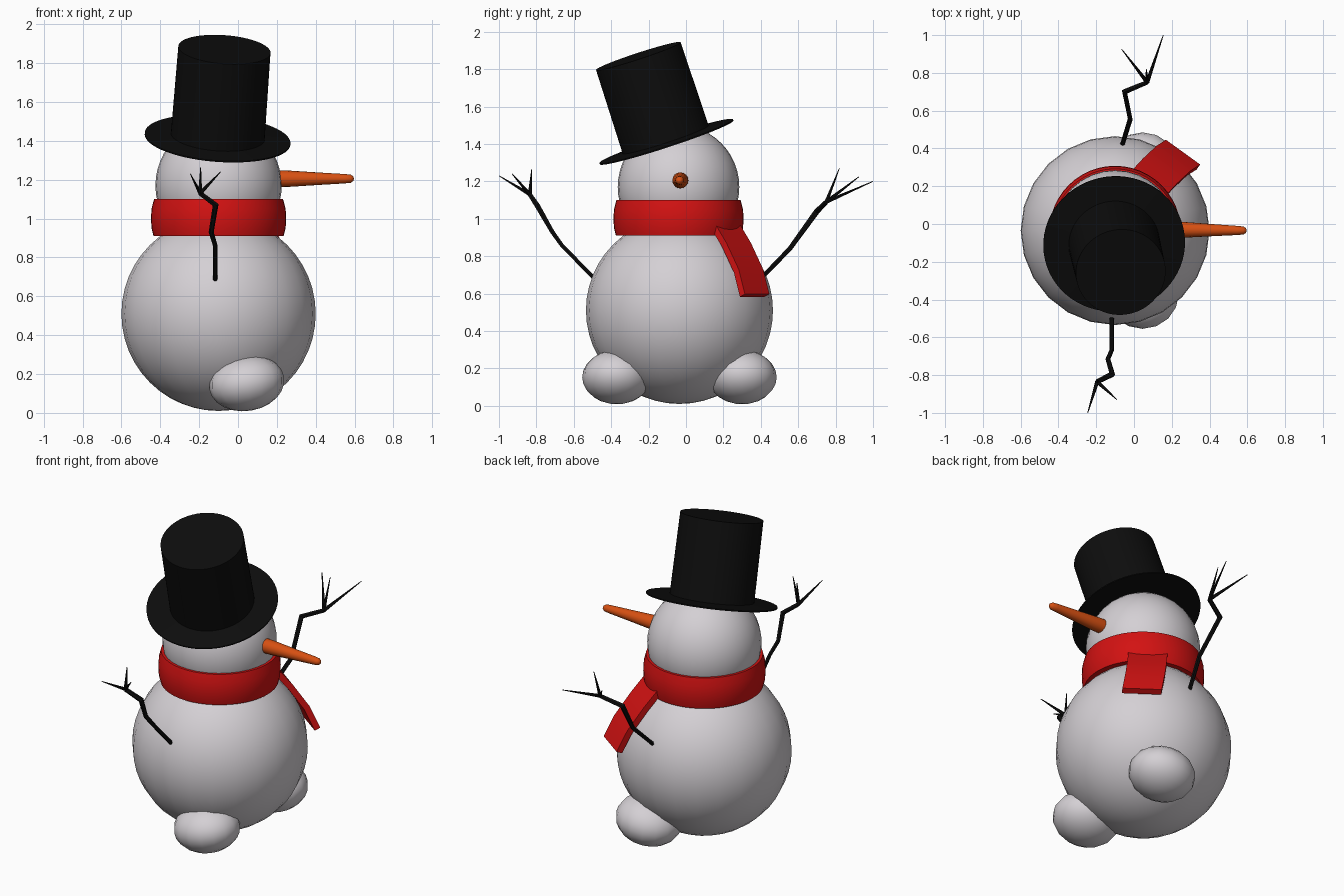
import bpy, bmesh, math
from mathutils import Vector

cube = bpy.data.objects.get("Cube")
if cube:
    bpy.data.objects.remove(cube, do_unlink=True)


def material(name, rgb):
    mat = bpy.data.materials.new(name)
    mat.use_nodes = True
    mat.diffuse_color = (*rgb, 1)
    mat.node_tree.nodes["Principled BSDF"].inputs["Base Color"].default_value = (*rgb, 1)
    return mat


snow = material("snow white", (0.66, 0.63, 0.66))
red = material("scarf red", (0.65, 0.006, 0.006))
orange = material("carrot orange", (0.68, 0.08, 0.006))
black = material("hat black", (0.004, 0.004, 0.004))


def finish(obj, name, mat, angle=40):
    obj.name = name
    obj.data.materials.append(mat)
    bpy.ops.object.select_all(action="DESELECT")
    obj.select_set(True)
    bpy.context.view_layer.objects.active = obj
    bpy.ops.object.shade_smooth_by_angle(angle=math.radians(angle))
    return obj


def from_bmesh(bm, name, mat, angle=40):
    bmesh.ops.recalc_face_normals(bm, faces=bm.faces)
    mesh = bpy.data.meshes.new(name)
    bm.to_mesh(mesh)
    bm.free()
    obj = bpy.data.objects.new(name, mesh)
    bpy.context.collection.objects.link(obj)
    return finish(obj, name, mat, angle)


def ball(name, loc, radii, segments, rings, tilt=0, angle=40):
    bpy.ops.mesh.primitive_uv_sphere_add(segments=segments, ring_count=rings, location=loc)
    obj = bpy.context.object
    obj.scale = radii
    obj.rotation_euler = (0, tilt, 0)
    return finish(obj, name, snow, angle)


def lathe(name, profile, loc, axis, mat, steps=48):
    """Spin (radius, height) points about an axis; zero radius closes the end."""
    bm = bmesh.new()
    verts = [bm.verts.new((r, 0, z)) for r, z in profile]
    edges = [bm.edges.new(pair) for pair in zip(verts, verts[1:])]
    bmesh.ops.spin(bm, geom=verts + edges, cent=(0, 0, 0), axis=(0, 0, 1),
                   angle=math.tau, steps=steps)
    bmesh.ops.remove_doubles(bm, verts=bm.verts, dist=0.0005)
    obj = from_bmesh(bm, name, mat)
    obj.location = loc
    obj.rotation_euler = Vector(axis).to_track_quat("Z", "Y").to_euler()
    return obj


def branch(name, limbs):
    """Tapered twigs; each limb is a list of (point, radius)."""
    curve = bpy.data.curves.new(name, "CURVE")
    curve.dimensions = "3D"
    curve.bevel_depth = 1
    curve.bevel_resolution = 1
    curve.use_fill_caps = True
    for limb in limbs:
        spline = curve.splines.new("POLY")
        spline.points.add(len(limb) - 1)
        for p, (co, radius) in zip(spline.points, limb):
            p.co = (*co, 1)
            p.radius = radius
    obj = bpy.data.objects.new(name, curve)
    bpy.context.collection.objects.link(obj)
    bpy.ops.object.select_all(action="DESELECT")
    obj.select_set(True)
    bpy.context.view_layer.objects.active = obj
    bpy.ops.object.convert(target="MESH")
    return finish(bpy.context.object, name, black)


def arm(name, path, tips):
    radii = [0.012, 0.012, 0.013, 0.016, 0.013]
    limbs = [list(zip(path, radii[-len(path):]))]
    limbs += [[(path[-1], 0.011), (tip, 0.002)] for tip in tips]
    return branch(name, limbs)


# Snowballs and feet
ball("body", (-0.1, -0.035, 0.51), (0.5, 0.5, 0.5), 24, 24)
ball("head", (-0.1, -0.04, 1.17), (0.325, 0.325, 0.33), 32, 24)
for name, y in (("front_foot", -0.37), ("back_foot", 0.3)):
    ball(name, (0.045, y, 0.153), (0.195, 0.185, 0.143), 16, 12, tilt=-0.17)

# Scarf ring
lathe("scarf_ring", [(0.25, 0.91), (0.335, 0.91), (0.345, 0.95), (0.348, 1.0),
                     (0.345, 1.05), (0.332, 1.1), (0.25, 1.1)],
      (-0.1, -0.04, 0), (0, 0, 1), red)

# Scarf tail: rectangular strip swept down the body
path = [Vector(p) for p in ((0.07, 0.205, 0.97), (0.13, 0.27, 0.86),
                            (0.2, 0.335, 0.72), (0.25, 0.367, 0.59))]
side = Vector((0.81, -0.585, 0))
bm = bmesh.new()
rings = []
for i, p in enumerate(path):
    tangent = path[min(i + 1, len(path) - 1)] - path[max(i - 1, 0)]
    normal = side.cross(tangent).normalized()
    rings.append([bm.verts.new(p + side * 0.112 * a + normal * 0.018 * b)
                  for a, b in ((-1, -1), (1, -1), (1, 1), (-1, 1))])
for lower, upper in zip(rings, rings[1:]):
    for k in range(4):
        j = (k + 1) % 4
        bm.faces.new((lower[k], lower[j], upper[j], upper[k]))
bm.faces.new(rings[0])
bm.faces.new(rings[-1])
from_bmesh(bm, "scarf_tail", red)

# Carrot nose
lathe("nose", [(0, 0), (0.043, 0), (0.042, 0.06), (0.033, 0.2), (0.024, 0.35),
               (0.021, 0.38), (0.012, 0.393), (0, 0.397)],
      (0.2, -0.03, 1.205), (1, -0.012, 0), orange, steps=16)

# Tilted top hat
lathe("hat", [(0, -0.004), (0.24, -0.008), (0.376, -0.004), (0.376, 0.003),
              (0.242, 0.012), (0.238, 0.483), (0, 0.483)],
      (-0.105, -0.105, 1.412), (0.035, -0.15, 0.458), black, steps=64)

# Branch arms
arm("front_arm",
    [(-0.117, -0.49, 0.68), (-0.117, -0.665, 0.86), (-0.138, -0.715, 0.93),
     (-0.115, -0.795, 1.07), (-0.195, -0.835, 1.13)],
    [(-0.245, -1, 1.23), (-0.09, -0.93, 1.24), (-0.192, -0.825, 1.265)])
arm("back_arm",
    [(-0.065, 0.41, 0.69), (-0.02, 0.555, 0.84), (-0.05, 0.7, 1.04), (0.07, 0.75, 1.09)],
    [(-0.065, 0.925, 1.225), (0.065, 0.82, 1.27), (0.155, 1, 1.2)])
